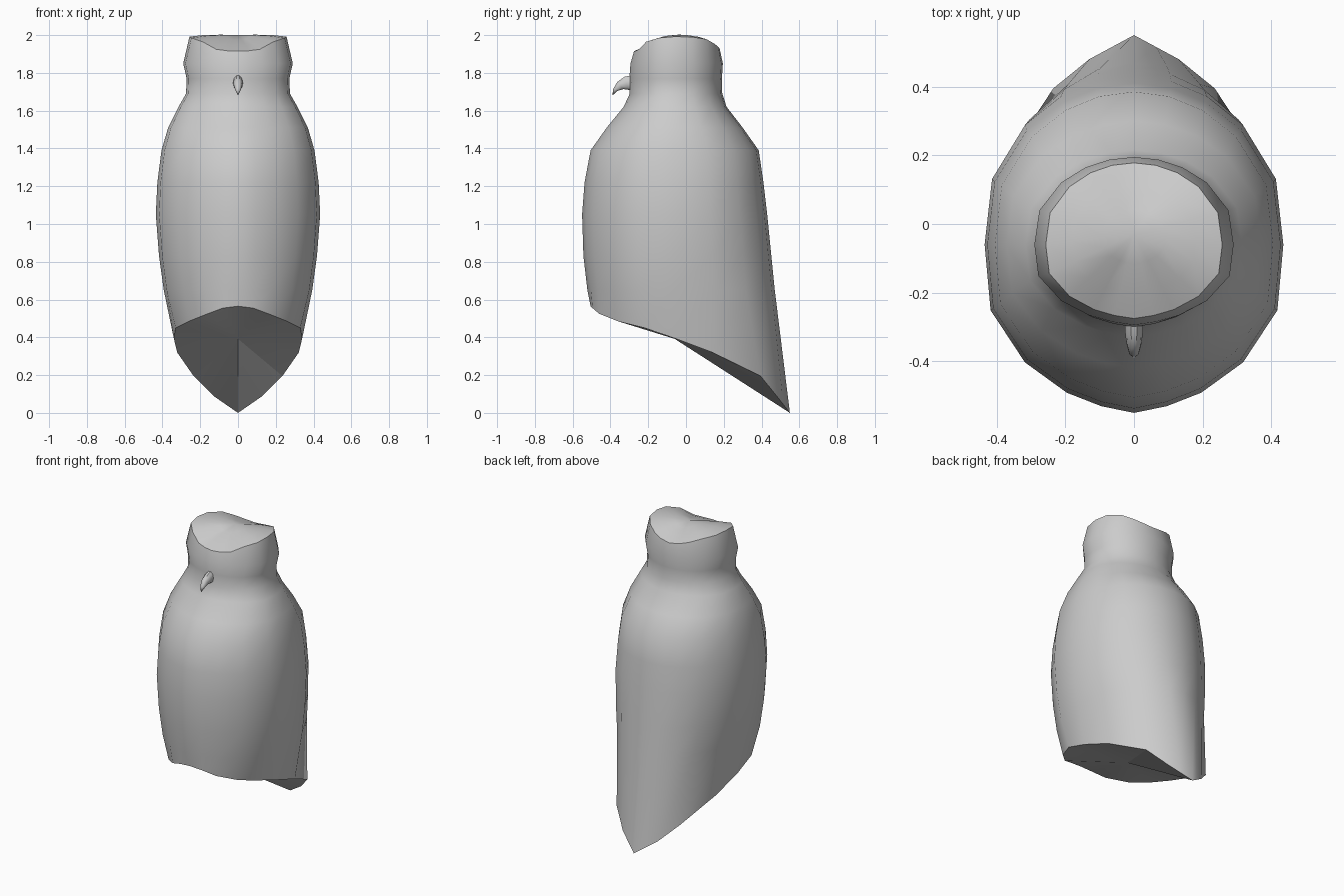
import bpy, bmesh, math
from mathutils import Vector

cube = bpy.data.objects.get("Cube")
if cube:
    bpy.data.objects.remove(cube)

grey = bpy.data.materials.new("plain grey")
grey.use_nodes = True
colour = (0.6, 0.6, 0.6, 1)
grey.diffuse_color = colour
grey.node_tree.nodes["Principled BSDF"].inputs["Base Color"].default_value = colour

MID_Y = -0.06

# Half cross-section from front to back, as fractions of width and depth
SECTION = [(0, -1), (.22, -.96), (.45, -.88), (.73, -.7), (.96, -.39), (1, 0),
           (.95, .39), (.73, .71), (.49, .88), (.25, .97), (0, 1)]


def mirrored(half):
    """Close a half ring by repeating its inner points on the other side."""
    return half + [(-x, y, z) for x, y, z in half[-2:0:-1]]


def ring(z, width, front, back):
    return mirrored([(u * width, MID_Y + v * ((back - MID_Y) if v > 0 else (MID_Y - front)), z)
                     for u, v in SECTION])


def loft(name, rings, start_tip=None, end_tip=None, angle=40):
    """Skin a stack of rings, closing the ends to points."""
    bm = bmesh.new()
    rows = [[bm.verts.new(p) for p in r] for r in rings]
    n = len(rows[0])
    for a, b in zip(rows, rows[1:]):
        for i in range(n):
            j = (i + 1) % n
            bm.faces.new((a[i], a[j], b[j], b[i]))
    for row, tip in ((rows[0], start_tip), (rows[-1], end_tip)):
        if tip:
            t = bm.verts.new(tip)
            for i in range(n):
                bm.faces.new((row[i], row[(i + 1) % n], t))
    bmesh.ops.recalc_face_normals(bm, faces=bm.faces)
    mesh = bpy.data.meshes.new(name)
    bm.to_mesh(mesh)
    bm.free()
    obj = bpy.data.objects.new(name, mesh)
    bpy.context.collection.objects.link(obj)
    mesh.materials.append(grey)
    bpy.ops.object.select_all(action='DESELECT')
    obj.select_set(True)
    bpy.context.view_layer.objects.active = obj
    bpy.ops.object.shade_smooth_by_angle(angle=math.radians(angle))
    return obj


# Slanted lower edge, running down to the tail tip
hem = mirrored([(0, -.505, .565), (.08, -.495, .555), (.16, -.46, .525), (.26, -.36, .485),
                (.33, -.22, .45), (.34, -.06, .395), (.322, .14, .32), (.235, .395, .195),
                (.13, .48, .09), (.065, .515, .045), (0, .55, 0)])

# Body and head: height, half width, front, back
levels = [(.65, .393, -.522, .47), (.83, .418, -.543, .452), (1.05, .435, -.55, .43),
          (1.22, .427, -.537, .41), (1.39, .405, -.505, .385), (1.51, .37, -.42, .3),
          (1.62, .315, -.33, .215), (1.69, .275, -.298, .192), (1.77, .272, -.3, .19),
          (1.85, .29, -.294, .195)]

# Wavy crown edge, high at the sides and low at front and back
rim_heights = [1.915, 1.917, 1.925, 1.965, 1.985, 1.992, 1.99, 1.978, 1.955, 1.938, 1.93]
rim = mirrored([(x, y, z) for (x, y, _), z in zip(ring(0, .257, -.275, .178), rim_heights)])
# Gently domed crown inside the edge
top = Vector((0, -.03, 2))
crown = [[tuple(Vector(p).lerp(top, f) + Vector((0, 0, lift))) for p in rim]
         for f, lift in ((.3, .006), (.65, .005))]

loft("body_and_head", [hem] + [ring(*l) for l in levels] + [rim] + crown, None, top)

# Flat underside closing the lower edge
loft("underside", [hem], (0, -.06, .392), angle=10)


# Hooked beak: centre y, centre z, half width, half height, downward tilt
def beak_ring(y, z, w, h, tilt):
    pts = []
    for k in range(10):
        a = math.tau * k / 10
        up = math.sin(a) * h
        pts.append((math.cos(a) * w, y - up * math.sin(tilt), z + up * math.cos(tilt)))
    return pts


loft("beak", [beak_ring(-.27, 1.748, .026, .045, 0), beak_ring(-.315, 1.745, .026, .038, .3),
              beak_ring(-.348, 1.733, .022, .026, .7), beak_ring(-.374, 1.71, .015, .013, 1.1)],
     (0, -.27, 1.748), (0, -.39, 1.68))
